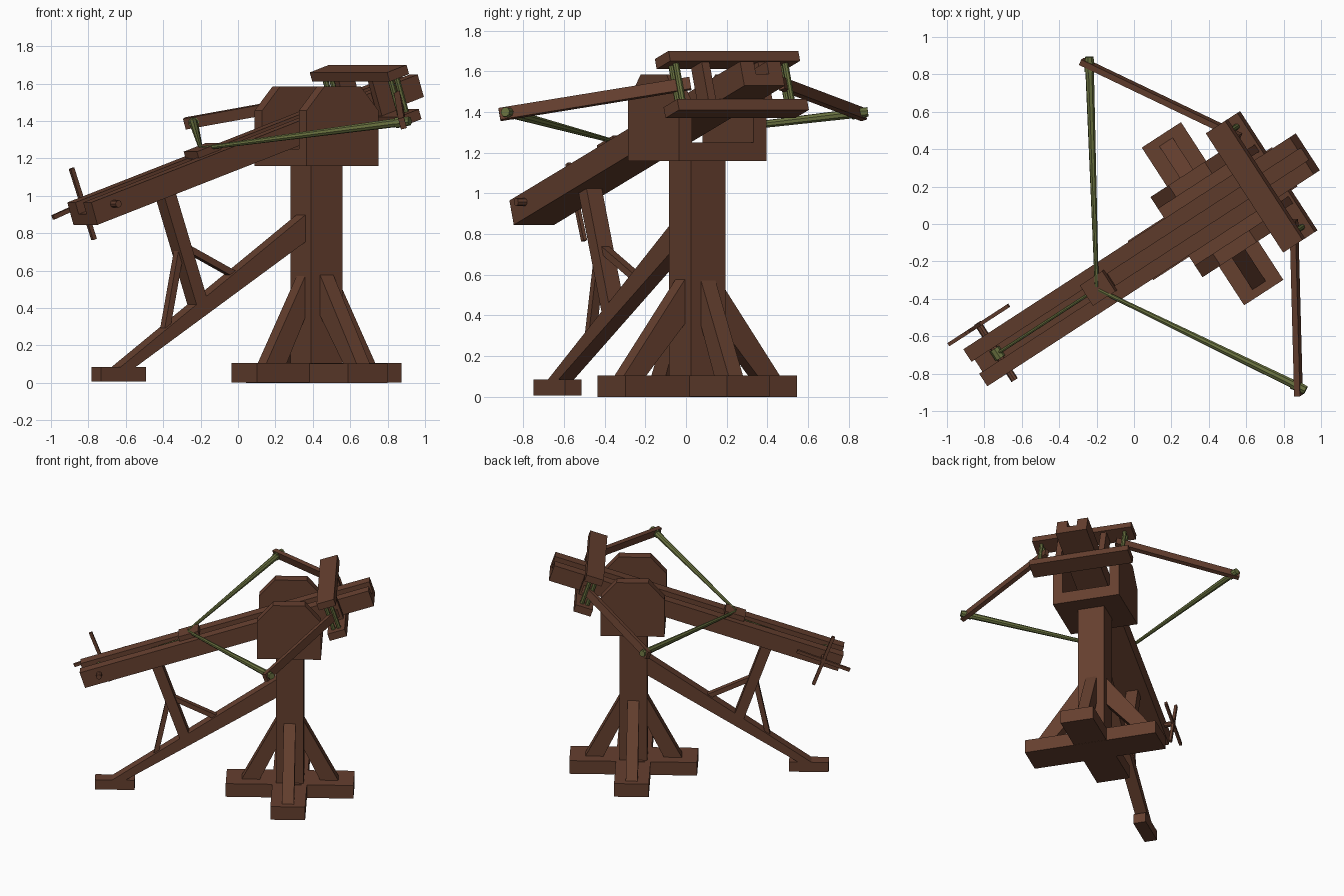
import bpy, bmesh
from math import radians
from mathutils import Matrix, Vector

if "Cube" in bpy.data.objects:
    bpy.data.objects.remove(bpy.data.objects["Cube"])


def material(name, color):
    m = bpy.data.materials.new(name)
    m.use_nodes = True
    m.diffuse_color = color
    m.node_tree.nodes["Principled BSDF"].inputs["Base Color"].default_value = color
    return m


WOOD = material("brown wood", (0.13, 0.05, 0.028, 1))
ROPE = material("green rope", (0.14, 0.165, 0.05, 1))

# Ground frame: x points along the shot. Stock frame: pitched up, x along the stock.
BASE = Matrix.Translation((0.42, 0.055, 0)) @ Matrix.Rotation(radians(33), 4, 'Z')
STOCK = BASE @ Matrix.Translation((-1.473, 0, 0.845)) @ Matrix.Rotation(radians(-18.2), 4, 'Y')


def finish(name, bm, frame, mat):
    bmesh.ops.recalc_face_normals(bm, faces=bm.faces)
    bm.transform(frame)
    me = bpy.data.meshes.new(name)
    bm.to_mesh(me)
    bm.free()
    me.materials.append(mat)
    ob = bpy.data.objects.new(name, me)
    bpy.context.collection.objects.link(ob)
    return ob


def box(name, center, size, frame=BASE, mat=WOOD):
    bm = bmesh.new()
    bmesh.ops.create_cube(bm, size=1)
    bm.transform(Matrix.Translation(center) @ Matrix.Diagonal((*size, 1)))
    return finish(name, bm, frame, mat)


def prism(name, profile, width, frame=BASE, y=0.0):
    """Extrude an (x, z) profile along y."""
    bm = bmesh.new()
    face = bm.faces.new([bm.verts.new((a, y - width / 2, b)) for a, b in profile])
    ext = bmesh.ops.extrude_face_region(bm, geom=[face])
    verts = [v for v in ext["geom"] if isinstance(v, bmesh.types.BMVert)]
    bmesh.ops.translate(bm, verts=verts, vec=(0, width, 0))
    return finish(name, bm, frame, WOOD)


def along(p, q):
    """Matrix at the middle of p-q with x along it and y kept level."""
    p, q = Vector(p), Vector(q)
    x = (q - p).normalized()
    up = Vector((0, 0, 1)) if abs(x.z) < 0.99 else Vector((1, 0, 0))
    y = up.cross(x).normalized()
    m = Matrix((x, y, x.cross(y))).transposed().to_4x4()
    return Matrix.Translation((p + q) / 2) @ m, (q - p).length


def beam(name, p, q, width, height, frame=BASE, mat=WOOD):
    m, length = along(p, q)
    return box(name, (0, 0, 0), (length, width, height), frame @ m, mat)


def rod(name, p, q, r1, r2, frame=STOCK, mat=ROPE, sides=8):
    m, length = along(p, q)
    bm = bmesh.new()
    bmesh.ops.create_cone(bm, cap_ends=True, segments=sides, radius1=r1, radius2=r2, depth=length)
    bm.transform(Matrix.Rotation(radians(90), 4, 'Y'))
    return finish(name, bm, frame @ m, mat)


# Cross-shaped base, post and four sloping braces
box("base_long_bar", (0, 0, 0.053), (0.92, 0.25, 0.104))
box("base_cross_bar", (0, 0, 0.052), (0.25, 1.005, 0.104))
box("post", (0, 0, 0.64), (0.2, 0.2, 1.08))
for i in range(4):
    reach = 0.46 if i % 2 else 0.35
    prism("base_brace", [(0.09, 0.59), (0.09, 0.37), (reach - 0.13, 0.1), (reach, 0.1)],
          0.085, BASE @ Matrix.Rotation(radians(90 * i), 4, 'Z'))

# Cradle: floor plate and two cheeks with cut corners
box("cradle_floor", (0, 0, 1.205), (0.46, 0.4, 0.09))
cheek = [(-0.23, 1.16), (0.23, 1.16), (0.23, 1.455), (0.115, 1.585), (-0.115, 1.585), (-0.23, 1.455)]
for side in (-1, 1):
    prism("cradle_cheek", cheek, 0.075, y=side * 0.218)

# Rear leg, foot and struts
box("leg_foot", (-1.262, 0, 0.046), (0.286, 0.095, 0.077))
prism("leg_beam", [(-0.09, 0.905), (-0.09, 0.76), (-1.19, 0.08), (-1.285, 0.08)], 0.09)
beam("stock_strut", (-0.975, 0, 1.04), (-0.755, 0, 0.42), 0.09, 0.075)
beam("front_strut_brace", (-0.85, 0, 0.73), (-0.52, 0, 0.575), 0.045, 0.035)
beam("rear_strut_brace", (-0.87, 0, 0.74), (-0.965, 0, 0.29), 0.045, 0.035)

# Stock: grooved beam
W, H, G, D, LENGTH = 0.118, 0.126, 0.038, 0.06, 2.19
groove = [(-W, 0), (W, 0), (W, H), (G, H), (G, D), (-G, D), (-G, H), (-W, H)]
quarter = Matrix.Rotation(radians(90), 4, 'Z')
prism("stock", groove, LENGTH, STOCK @ quarter, y=-LENGTH / 2)

# Sliding block with its pull rope
box("slider_block", (0.832, 0, 0.143), (0.15, 0.13, 0.04), STOCK)
box("slider_key", (0.832, 0, 0.1), (0.12, 0.07, 0.07), STOCK)
rod("pull_rope", (0.13, 0, 0.088), (0.8, 0, 0.11), 0.009, 0.009)

# Winch: axle, rope drum and crossed handles
axle = Vector((-1.372, 0, 0.957))
rod("winch_axle", axle + Vector((0, -0.17, 0)), axle + Vector((0, 0.195, 0)), 0.02, 0.02, BASE, WOOD)
rod("winch_rope_coil", axle + Vector((0, -0.03, 0)), axle + Vector((0, 0.03, 0)), 0.03, 0.03, BASE)
hub = axle + Vector((0, 0.182, 0))
for arm in (Vector((0.072, 0, -0.19)), Vector((0.19, 0, 0.072))):
    beam("winch_handle", hub - arm, hub + arm, 0.02, 0.024)

# Bow frame: two beams, with uprights and twisted rope bundles between
S = 1.912
box("frame_top_beam", (S, 0, 0.2245), (0.13, 0.76, 0.052), STOCK)
box("frame_bottom_beam", (S, 0, -0.027), (0.13, 0.76, 0.056), STOCK)
for side in (-1, 1):
    box("frame_upright", (S, side * 0.165, 0.1), (0.1, 0.045, 0.21), STOCK)
    for k in (-1, 1):
        rod("rope_bundle", (S + k * 0.02, side * 0.32, -0.01), (S + k * 0.02, side * 0.32, 0.21), 0.016, 0.016)
    # Bow arm and string
    beam("bow_arm", (1.945, side * 0.265, 0.092), (1.432, side * 1.065, 0.1), 0.032, 0.06, STOCK)
    tip = Vector((1.455, side * 1.02, 0.1))
    nock = Vector((0.832, side * 0.01, 0.158))
    rod("bowstring", tip, nock, 0.024, 0.011)
    out = (tip - nock).normalized() * 0.05
    rod("string_knot", tip - out * 0.6, tip + out, 0.03, 0.024)
